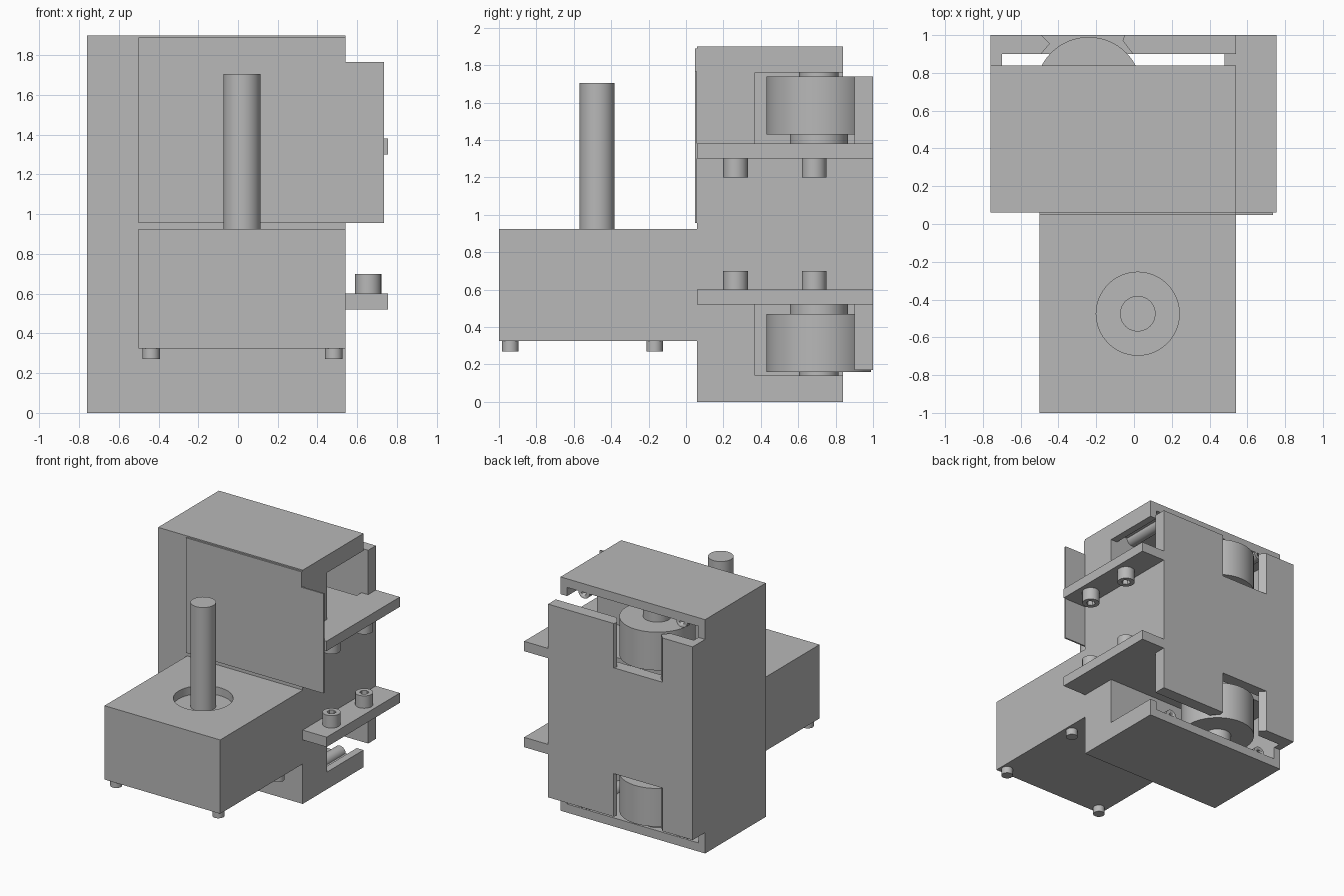
import bpy, bmesh
from mathutils import Matrix, Vector

cube = bpy.data.objects.get("Cube")
if cube:
    bpy.data.objects.remove(cube, do_unlink=True)

grey = bpy.data.materials.new("plain_grey")
grey.use_nodes = True
GREY = (0.48, 0.48, 0.48, 1)
grey.diffuse_color = GREY
grey.node_tree.nodes["Principled BSDF"].inputs["Base Color"].default_value = GREY


def finish(name, bm, smooth=False):
    bmesh.ops.recalc_face_normals(bm, faces=bm.faces)
    mesh = bpy.data.meshes.new(name)
    bm.to_mesh(mesh)
    bm.free()
    obj = bpy.data.objects.new(name, mesh)
    bpy.context.collection.objects.link(obj)
    mesh.materials.append(grey)
    if smooth:
        select(obj)
        bpy.ops.object.shade_smooth_by_angle()
    return obj


def select(obj):
    bpy.ops.object.select_all(action="DESELECT")
    obj.select_set(True)
    bpy.context.view_layer.objects.active = obj


def prism(name, points, direction):
    """Extrude a closed outline along a direction."""
    bm = bmesh.new()
    face = bm.faces.new([bm.verts.new(p) for p in points])
    out = bmesh.ops.extrude_face_region(bm, geom=[face])
    moved = [v for v in out["geom"] if isinstance(v, bmesh.types.BMVert)]
    bmesh.ops.translate(bm, verts=moved, vec=direction)
    return finish(name, bm)


def box(name, x, y, z):
    corners = [(x[0], y[0], z[0]), (x[1], y[0], z[0]), (x[1], y[1], z[0]), (x[0], y[1], z[0])]
    return prism(name, corners, (0, 0, z[1] - z[0]))


def cylinder(name, start, end, radius, sides=48):
    start, end = Vector(start), Vector(end)
    axis = end - start
    turn = axis.to_track_quat("Z", "Y").to_matrix().to_4x4()
    bm = bmesh.new()
    bmesh.ops.create_cone(bm, cap_ends=True, segments=sides, radius1=radius, radius2=radius,
                          depth=axis.length, matrix=Matrix.Translation((start + end) / 2) @ turn)
    return finish(name, bm, smooth=sides > 6)


def cut(obj, cutter):
    mod = obj.modifiers.new("cut", "BOOLEAN")
    mod.operation, mod.solver, mod.object = "DIFFERENCE", "EXACT", cutter
    select(obj)
    bpy.ops.object.modifier_apply(modifier=mod.name)
    bpy.data.objects.remove(cutter, do_unlink=True)


MID = 0.95  # the housing is mirrored about this height


def levels(low, high, upper):
    """Heights given for the upper half, mirrored for the lower."""
    return (low, high) if upper else (2 * MID - high, 2 * MID - low)


# Hollow housing with a stepped back
side = [(0.06, 0), (0.84, 0), (0.84, 0.17), (1, 0.17), (1, 1.74), (0.84, 1.74), (0.84, 1.9), (0.06, 1.9)]
housing = prism("housing", [(-0.76, y, z) for y, z in side], (1.3, 0, 0))
cut(housing, box("cavity_cutter", (-0.70, 0.48), (0.37, 0.90), (0.07, 1.83)))

window = [(-0.49, 1.05), (-0.49, 1.0), (-0.445, 0.955), (-0.51, 0.88),
          (0.01, 0.88), (-0.06, 0.97), (-0.05, 1.0), (-0.05, 1.05)]
for upper in (True, False):
    tag = "upper" if upper else "lower"
    # Side opening and slanted window for the pulley
    cut(housing, box("side_cutter", (0.4, 0.7), (0.37, 0.90), levels(1.38, 1.76, upper)))
    z0, z1 = levels(1.38, 1.85, upper)
    cut(housing, prism("window_cutter", [(x, y, z0) for x, y in window], (0, 0, z1 - z0)))

    # Side flange and the shelf inside
    shelf = levels(1.30, 1.38, upper)
    box(tag + "_flange", (0.54, 0.755), (0.06, 1.0), shelf)
    box(tag + "_shelf", (-0.70, 0.48), (0.37, 0.84), shelf)

    # Pulley, its hub and its axle
    for part, radius, span in (("pulley", 0.28, (1.43, 1.74)), ("pulley_hub", 0.155, (1.38, 1.43)),
                               ("pulley_axle", 0.105, (1.74, 1.83))):
        low, high = levels(*span, upper)
        cylinder(f"{tag}_{part}", (-0.24, 0.71, low), (-0.24, 0.71, high), radius, 64)

    # Round screw bosses running front to back
    z = levels(1.83, 1.83, upper)[0]
    for x in (-0.55, 0.33):
        boss = cylinder(tag + "_screw_boss", (x, 0.37, z), (x, 0.839, z), 0.05, 32)
        cut(boss, cylinder("boss_hole", (x, 0.7, z), (x, 0.9, z), 0.022, 24))

    # Socket screws on the flange
    low, high = levels(1.20, 1.30, upper)
    tip = low if upper else high
    for y in (0.265, 0.685):
        screw = cylinder(tag + "_socket_screw", (0.655, y, low), (0.655, y, high), 0.066, 32)
        cut(screw, cylinder("socket_cutter", (0.655, y, tip - 0.05), (0.655, y, tip + 0.05), 0.035, 6))

# Thin front plate with a notched corner
plate = [(-0.5, 0.955), (0.735, 0.955), (0.735, 1.765), (0.54, 1.765), (0.54, 1.89), (-0.5, 1.89)]
prism("front_plate", [(x, 0.047, z) for x, z in plate], (0, 0.013, 0))

# Motor block with a round recess and shaft
motor = box("motor_block", (-0.5, 0.54), (-1.0, 0.06), (0.325, 0.925))
cut(motor, cylinder("recess_cutter", (0.02, -0.475, 0.86), (0.02, -0.475, 1.0), 0.22, 64))
cylinder("motor_shaft", (0.02, -0.475, 0.8), (0.02, -0.475, 1.705), 0.094)

# Small feet under the motor block
for x in (-0.437, 0.482):
    for y in (-0.94, -0.168):
        cylinder("motor_foot", (x, y, 0.27), (x, y, 0.33), 0.044, 32)
